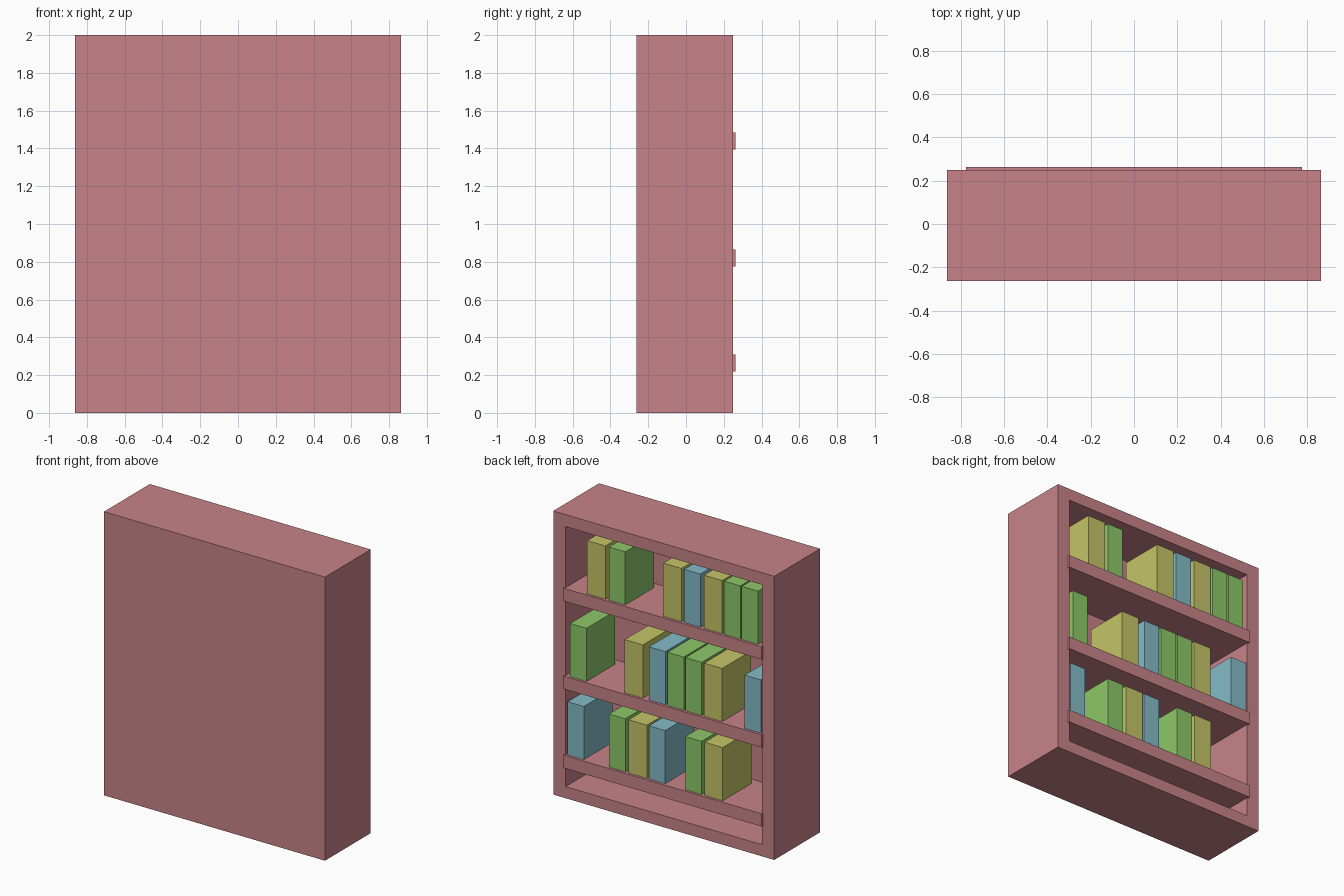
import bpy, bmesh
from mathutils import Vector

if "Cube" in bpy.data.objects:
    bpy.data.objects.remove(bpy.data.objects["Cube"])


def material(name, rgb):
    m = bpy.data.materials.new(name)
    m.diffuse_color = (*rgb, 1)
    m.use_nodes = True
    m.node_tree.nodes["Principled BSDF"].inputs["Base Color"].default_value = m.diffuse_color
    return m


PINK = material("pink_wood", (0.58, 0.23, 0.25))
COVERS = {
    "Y": material("yellow_cover", (0.56, 0.56, 0.14)),
    "G": material("green_cover", (0.27, 0.58, 0.14)),
    "B": material("blue_cover", (0.23, 0.50, 0.58)),
}
WIDTH = {"Y": 0.142, "G": 0.127, "B": 0.127}


def finish(bm, name, mat):
    bmesh.ops.recalc_face_normals(bm, faces=bm.faces)
    me = bpy.data.meshes.new(name)
    bm.to_mesh(me)
    bm.free()
    me.materials.append(mat)
    ob = bpy.data.objects.new(name, me)
    bpy.context.collection.objects.link(ob)
    return ob


def box_bm(lo, hi):
    bm = bmesh.new()
    bmesh.ops.create_cube(bm, size=1)
    for v in bm.verts:
        v.co = Vector([hi[i] if v.co[i] > 0 else lo[i] for i in range(3)])
    return bm


def box(name, lo, hi, mat):
    return finish(box_bm(lo, hi), name, mat)


# Cabinet: solid box with a recess pushed into its +y face
BACK_WALL = -0.13
bm = box_bm((-0.862, -0.262, 0), (0.862, 0.248, 2))
bm.normal_update()
face = next(f for f in bm.faces if f.normal.y > 0.9)
bmesh.ops.inset_region(bm, faces=[face], thickness=0.09)
for v in face.verts:
    v.co.x = 0.765 if v.co.x > 0 else -0.765
    v.co.z = 1.915 if v.co.z > 1 else 0.082
ext = bmesh.ops.extrude_discrete_faces(bm, faces=[face])
for v in ext["faces"][0].verts:
    v.co.y = BACK_WALL
finish(bm, "cabinet", PINK)

# Each shelf: bottom height, then books as (cover, left edge seen from the open side)
SHELVES = {
    "top": (1.395, [("Y", 0.599), ("G", 0.430), ("Y", 0.006), ("B", -0.157),
                    ("Y", -0.312), ("G", -0.468), ("G", -0.606)]),
    "middle": (0.775, [("G", 0.732), ("Y", 0.307), ("B", 0.117), ("G", -0.027),
                       ("G", -0.167), ("Y", -0.312), ("B", -0.629)]),
    "bottom": (0.218, [("B", 0.753), ("G", 0.429), ("Y", 0.276), ("B", 0.118),
                       ("G", -0.166), ("Y", -0.316)]),
}
for level, (z, books) in SHELVES.items():
    # Shelf board, slightly wider than the recess and standing proud of it
    box(f"{level}_shelf", (-0.775, BACK_WALL - 0.01, z), (0.775, 0.263, z + 0.09), PINK)
    # Books standing flush with the open side
    for i, (c, x) in enumerate(books):
        box(f"{level}_book_{i + 1}", (x - WIDTH[c], -0.075, z + 0.09),
            (x, 0.245, z + 0.465), COVERS[c])
